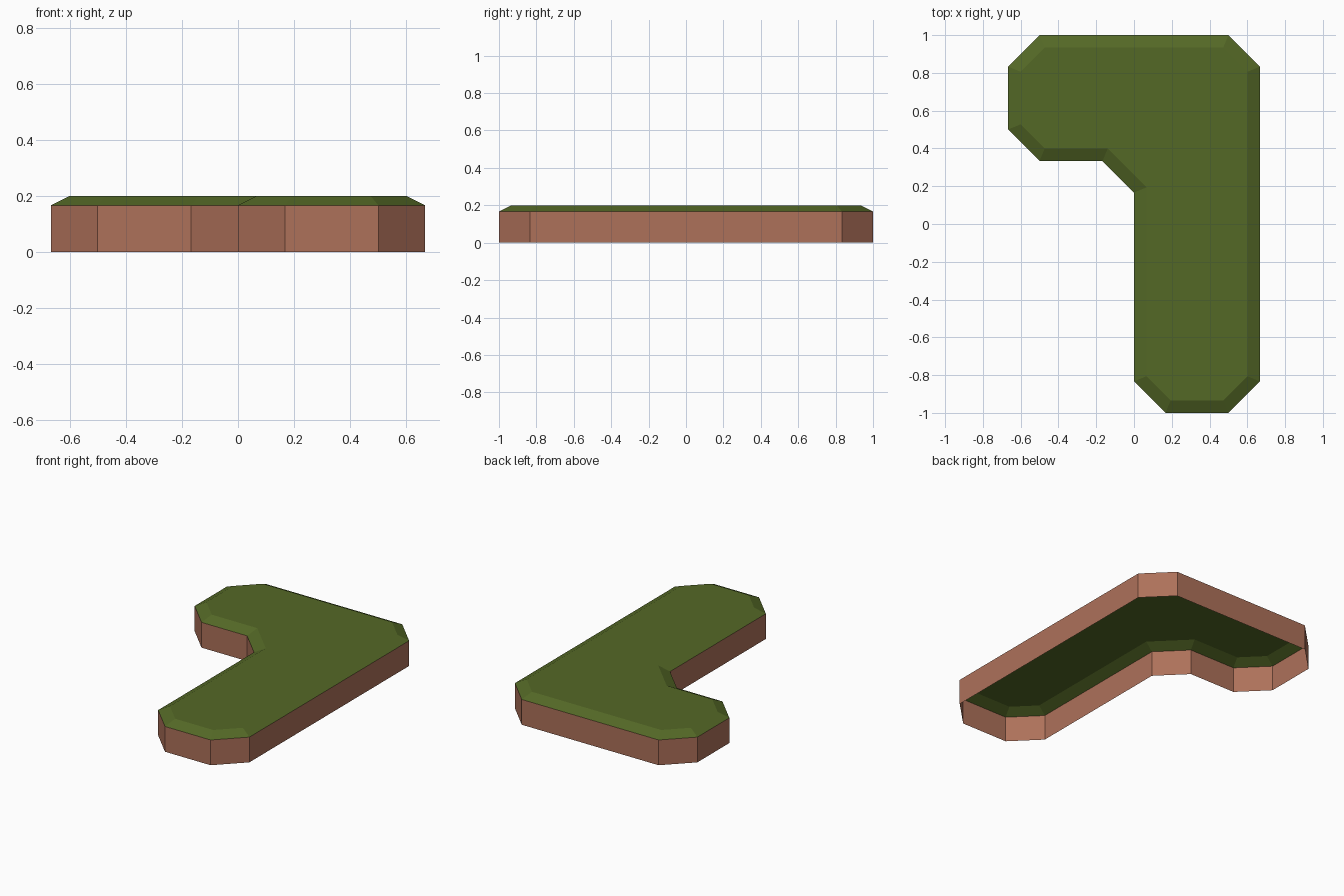
import bpy, bmesh

if "Cube" in bpy.data.objects:
    bpy.data.objects.remove(bpy.data.objects["Cube"])

T = 1 / 3
EDGE_Z, TOP_Z, INSET = 0.5 * T, 0.2, 0.2 * T


def material(name, srgb):
    m = bpy.data.materials.new(name)
    lin = [((c / 255 + 0.055) / 1.055) ** 2.4 for c in srgb]
    m.diffuse_color = (*lin, 1)
    m.use_nodes = True
    m.node_tree.nodes["Principled BSDF"].inputs["Base Color"].default_value = m.diffuse_color
    return m


# Hook-shaped outline with chamfered corners, counter-clockwise
outline = [(0.5 * T, -1), (1.5 * T, -1), (2 * T, -2.5 * T), (2 * T, 2.5 * T),
           (1.5 * T, 1), (-1.5 * T, 1), (-2 * T, 2.5 * T), (-2 * T, 1.5 * T),
           (-1.5 * T, T), (-0.5 * T, T), (0, 0.5 * T), (0, -2.5 * T)]

bm = bmesh.new()
top = bm.faces.new([bm.verts.new((x, y, EDGE_Z)) for x, y in outline])
bm.normal_update()

# Grass cap: inset the top and raise it to make the sloped rim
bmesh.ops.inset_region(bm, faces=[top], thickness=INSET, depth=0,
                       use_boundary=True, use_even_offset=True)
for v in top.verts:
    v.co.z = TOP_Z

# Earth walls: pull the rim down to the ground, open underneath
rim = [e for e in bm.edges if e.is_boundary]
new = bmesh.ops.extrude_edge_only(bm, edges=rim)["geom"]
for v in new:
    if isinstance(v, bmesh.types.BMVert):
        v.co.z = 0
for f in new:
    if isinstance(f, bmesh.types.BMFace):
        f.material_index = 1

# Make all normals point outwards from the upward top face
bmesh.ops.recalc_face_normals(bm, faces=bm.faces[:])
bm.normal_update()
if top.normal.z < 0:
    bmesh.ops.reverse_faces(bm, faces=bm.faces[:])

mesh = bpy.data.meshes.new("ground_tile")
bm.to_mesh(mesh)
bm.free()
mesh.materials.append(material("grass green", (84, 104, 38)))
mesh.materials.append(material("earth brown", (174, 113, 90)))
bpy.context.collection.objects.link(bpy.data.objects.new("ground_tile", mesh))
